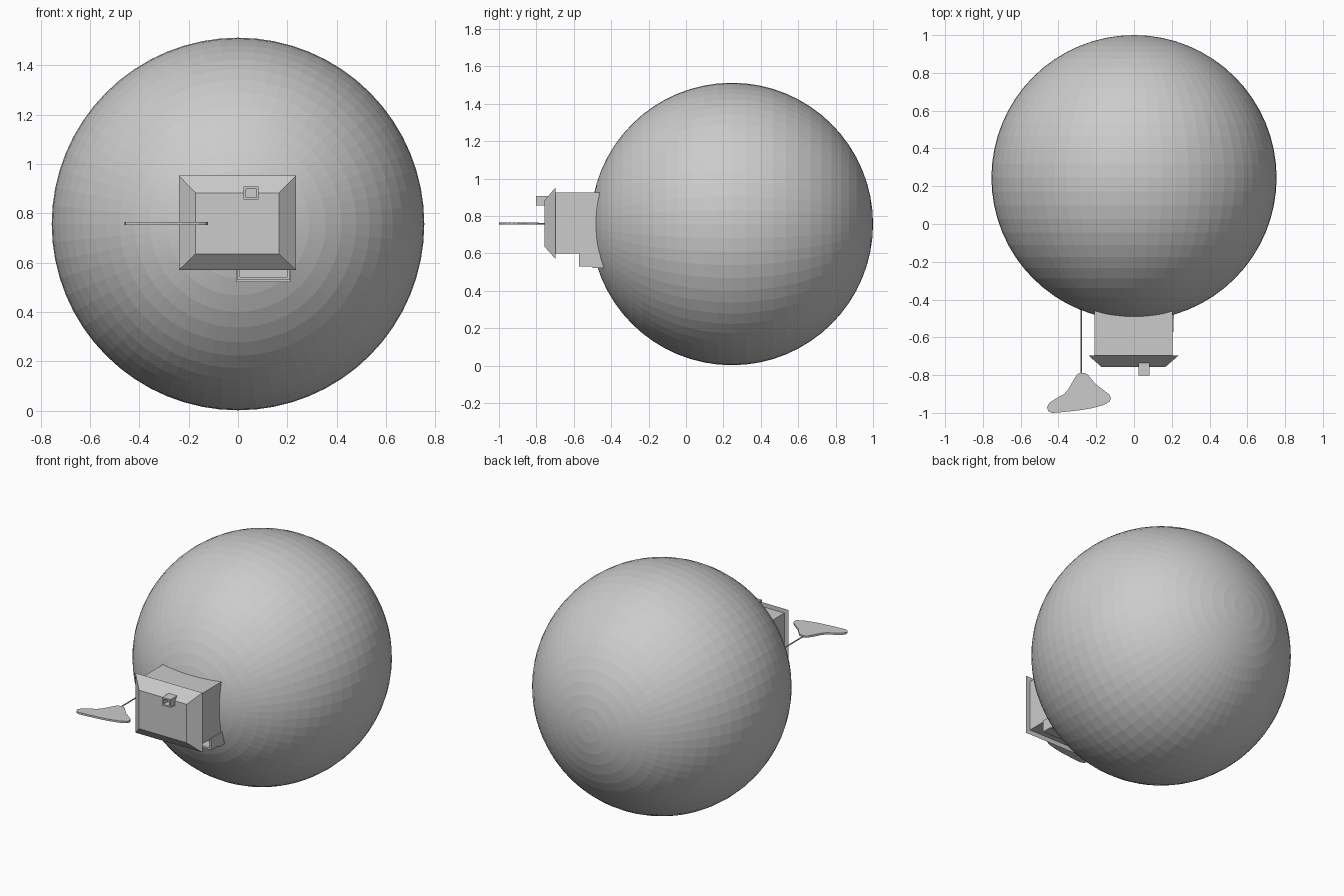
import bpy, bmesh
from math import pi

if "Cube" in bpy.data.objects:
    bpy.data.objects.remove(bpy.data.objects["Cube"])


def add_mesh(name, bm):
    bmesh.ops.recalc_face_normals(bm, faces=bm.faces[:])
    me = bpy.data.meshes.new(name)
    bm.to_mesh(me)
    bm.free()
    ob = bpy.data.objects.new(name, me)
    bpy.context.collection.objects.link(ob)
    return ob


def loft(name, rings):
    """Join successive rings of points with quads, cap first and last."""
    bm = bmesh.new()
    vs = [[bm.verts.new(p) for p in r] for r in rings]
    n = len(vs[0])
    for a, b in zip(vs, vs[1:]):
        for i in range(n):
            j = (i + 1) % n
            bm.faces.new((a[i], a[j], b[j], b[i]))
    bm.faces.new(vs[0])
    bm.faces.new(vs[-1])
    return add_mesh(name, bm)


def rect(x0, x1, z0, z1, y):
    return [(x0, y, z0), (x1, y, z0), (x1, y, z1), (x0, y, z1)]


def open_box(name, x0, x1, z0, z1, y_base, y_top, y_floor, t):
    """Box rising towards -y with a hollow top."""
    outer, inner = (x0, x1, z0, z1), (x0 + t, x1 - t, z0 + t, z1 - t)
    return loft(name, [rect(*outer, y_base), rect(*outer, y_top),
                       rect(*inner, y_top), rect(*inner, y_floor)])


# globe, poles along y
bpy.ops.mesh.primitive_uv_sphere_add(segments=64, ring_count=32, radius=0.755,
                                     location=(0, 0.245, 0.757), rotation=(pi / 2, 0, 0))
bpy.context.object.name = "globe"

# house standing on the globe, its up direction is -y
loft("house_walls", [rect(-0.21, 0.205, 0.60, 0.925, -0.44),
                     rect(-0.21, 0.205, 0.60, 0.925, -0.705)])
loft("house_roof", [rect(-0.24, 0.235, 0.57, 0.953, -0.697),
                    rect(-0.172, 0.166, 0.636, 0.883, -0.757)])
open_box("chimney", 0.023, 0.083, 0.856, 0.908, -0.72, -0.803, -0.76, 0.009)

# low porch fence beside the house, with a base step
open_box("porch", -0.003, 0.21, 0.53, 0.605, -0.44, -0.572, -0.50, 0.012)
loft("porch_step", [rect(-0.006, 0.213, 0.522, 0.605, -0.43),
                    rect(-0.006, 0.213, 0.522, 0.605, -0.50)])

# tree: thin trunk and flat crown
bpy.ops.mesh.primitive_cylinder_add(vertices=8, radius=0.004, depth=0.40,
                                    location=(-0.28, -0.62, 0.759), rotation=(pi / 2, 0, 0))
bpy.context.object.name = "tree_trunk"
outline = [(-0.28, -0.788), (-0.26, -0.79), (-0.243, -0.799), (-0.22, -0.828), (-0.2, -0.85),
           (-0.164, -0.877), (-0.132, -0.902), (-0.122, -0.921), (-0.129, -0.94),
           (-0.159, -0.958), (-0.222, -0.975), (-0.28, -0.985), (-0.339, -0.992),
           (-0.40, -0.998), (-0.434, -1.0), (-0.455, -0.99), (-0.46, -0.968), (-0.446, -0.945),
           (-0.418, -0.927), (-0.37, -0.9), (-0.348, -0.875), (-0.323, -0.831),
           (-0.306, -0.802), (-0.295, -0.792)]
loft("tree_crown", [[(x, y, z) for x, y in outline] for z in (0.753, 0.765)])
